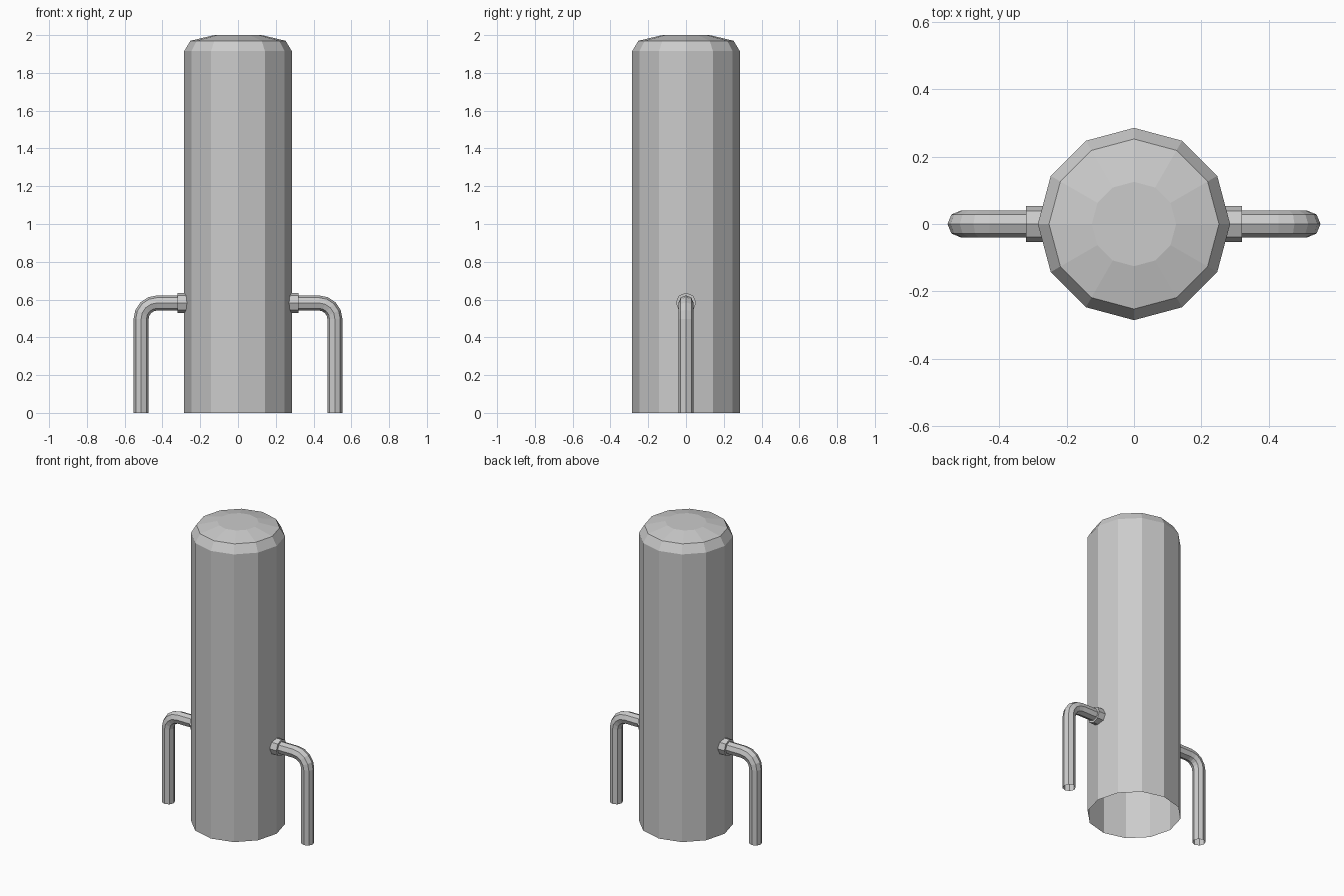
import bpy
from math import cos, sin, pi
from mathutils import Vector

if "Cube" in bpy.data.objects:
    bpy.data.objects.remove(bpy.data.objects["Cube"])


def loft(name, rings, cap_start=False, cap_end=False, mirror=False):
    """Skin a list of equal-sized vertex rings, optionally capping the ends."""
    n = len(rings[0])
    verts = [v for ring in rings for v in ring]
    faces = [(k * n + i, k * n + (i + 1) % n, (k + 1) * n + (i + 1) % n, (k + 1) * n + i)
             for k in range(len(rings) - 1) for i in range(n)]
    if cap_start:
        faces.append(tuple(reversed(range(n))))
    if cap_end:
        faces.append(tuple(range(len(verts) - n, len(verts))))
    mesh = bpy.data.meshes.new(name)
    mesh.from_pydata(verts, [], faces)
    obj = bpy.data.objects.new(name, mesh)
    bpy.context.collection.objects.link(obj)
    if mirror:
        mod = obj.modifiers.new("Mirror", 'MIRROR')
        mod.use_axis[0] = True
    return obj


def ring(center, u, v, radius, sides):
    """Regular polygon around center in the plane of u and v."""
    return [Vector(center) + radius * (cos(2 * pi * i / sides) * Vector(u)
                                       + sin(2 * pi * i / sides) * Vector(v))
            for i in range(sides)]


X, Y, Z = (1, 0, 0), (0, 1, 0), (0, 0, 1)

# Tank: twelve-sided shell, open underneath, with a stepped dome
profile = [(0.285, 0), (0.285, 1.915), (0.252, 1.97), (0.125, 2.0)]
loft("tank", [ring((0, 0, z), X, Y, r, 12) for r, z in profile], cap_end=True)

# Pipe collars where the pipes meet the tank
PIPE_Z = 0.582
loft("pipe_collars", [ring((x, 0, PIPE_Z), Y, Z, 0.054, 8) for x in (0.265, 0.32)],
     cap_start=True, cap_end=True, mirror=True)

# Elbow pipes: out from the collar, round a bend and down to the ground
PIPE_X, BEND, STEPS = 0.513, 0.085, 4
sections = [ring((0.28, 0, PIPE_Z), Y, Z, 0.04, 8)]
for i in range(STEPS + 1):
    a = pi / 2 * i / STEPS
    out = (sin(a), 0, cos(a))
    c = (PIPE_X - BEND + BEND * sin(a), 0, PIPE_Z - BEND + BEND * cos(a))
    sections.append(ring(c, Y, out, 0.04, 8))
sections.append(ring((PIPE_X, 0, 0), Y, X, 0.04, 8))
loft("elbow_pipes", sections, mirror=True)
